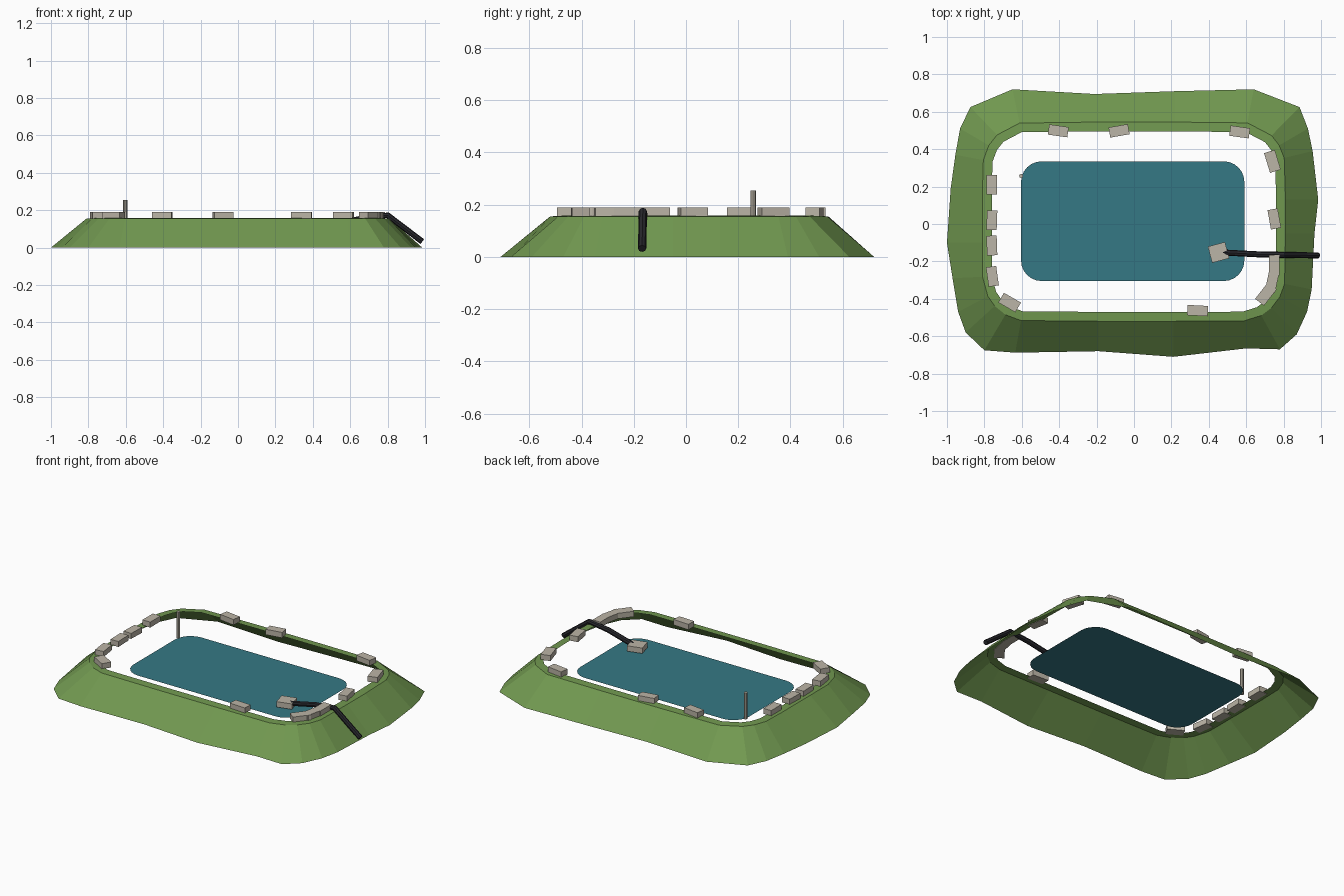
import bpy, bmesh, math
from mathutils import Vector, Matrix

if "Cube" in bpy.data.objects:
    bpy.data.objects.remove(bpy.data.objects["Cube"])


def material(name, rgb):
    m = bpy.data.materials.new(name)
    m.diffuse_color = (*rgb, 1)
    m.use_nodes = True
    m.node_tree.nodes["Principled BSDF"].inputs["Base Color"].default_value = m.diffuse_color
    return m


grass = material("grass green", (0.165, 0.315, 0.08))
water = material("pond blue", (0.036, 0.19, 0.235))
stone = material("pale stone", (0.50, 0.46, 0.385))
rubber = material("black rubber", (0.02, 0.02, 0.025))


def add_object(name, bm, mat):
    me = bpy.data.meshes.new(name)
    bm.to_mesh(me)
    bm.free()
    me.materials.append(mat)
    ob = bpy.data.objects.new(name, me)
    bpy.context.collection.objects.link(ob)
    return ob


# Earth bank: irregular foot lofted up to a rounded rim
foot = [(-.65, .72), (-.21, .695), (.22, .71), (.64, .72), (.885, .625),
        (.93, .51), (.955, .39), (.985, .13), (.965, -.05), (.95, -.35),
        (.925, -.47), (.87, -.59), (.78, -.67), (.6, -.665), (.21, -.71),
        (-.19, -.68), (-.635, -.688), (-.8, -.675), (-.9, -.58), (-.94, -.47),
        (-.97, -.29), (-1, -.1), (-.98, .19), (-.955, .37), (-.93, .51),
        (-.875, .625)][::-1]


def rim_point(p, r, z):
    q = Vector((max(-.56, min(.56, p[0])), max(-.27, min(.295, p[1]))))
    s = q + (Vector(p) - q).normalized() * r
    return (s.x, s.y, z)


bm = bmesh.new()
rings = [[bm.verts.new((x, y, 0)) for x, y in foot],
         [bm.verts.new(rim_point(p, .25, .155)) for p in foot],
         [bm.verts.new(rim_point(p, .20, .158)) for p in foot]]
n = len(foot)
for low, high in zip(rings, rings[1:]):
    for i in range(n):
        j = (i + 1) % n
        bm.faces.new((low[i], low[j], high[j], high[i]))
add_object("earth_bank", bm, grass)

# Water surface: rounded rectangle
bm = bmesh.new()
verts = []
for k, (sx, sy) in enumerate(((1, 1), (-1, 1), (-1, -1), (1, -1))):
    for i in range(7):
        a = math.radians(90 * k + 15 * i)
        verts.append(bm.verts.new((-.007 + sx * .487 + .11 * math.cos(a),
                                   .015 + sy * .21 + .11 * math.sin(a), .087)))
bm.faces.new(verts)
add_object("water_surface", bm, water)

# Rim stones and the stone weighing down the hose end: x, y, z, angle, length, width
stones = [(-.405, .498, .172, -8, .105, .055), (-.08, .498, .172, 10, .105, .055),
          (.565, .492, .172, -8, .105, .055), (.74, .335, .172, 107, .11, .06),
          (.75, .027, .172, 100, .105, .055), (.75, -.22, .172, 90, .11, .055),
          (.738, -.31, .172, 78, .11, .055), (.705, -.375, .172, 52, .11, .06),
          (.34, -.463, .172, -3, .11, .055), (-.665, -.42, .172, -30, .105, .06),
          (-.757, -.28, .172, 98, .105, .055), (-.76, -.115, .172, 92, .105, .055),
          (-.76, .02, .172, 88, .105, .055), (-.76, .21, .172, 90, .105, .055),
          (.452, -.152, .11, 15, .095, .09)]
for i, (x, y, z, ang, l, w) in enumerate(stones):
    bm = bmesh.new()
    bmesh.ops.create_cube(bm, size=1, matrix=Matrix.Translation((x, y, z))
                          @ Matrix.Rotation(math.radians(ang), 4, 'Z')
                          @ Matrix.Diagonal((l, w, .035, 1)))
    add_object(f"stone_{i + 1}", bm, stone)

# Level post standing at the water's edge
bm = bmesh.new()
bmesh.ops.create_cone(bm, cap_ends=True, segments=8, radius1=.011, radius2=.011,
                      depth=.168, matrix=Matrix.Translation((-.603, .257, .171)))
add_object("level_post", bm, stone)

# Drain hose running over the bank
path = [(.47, -.152, .11), (.66, -.162, .155), (.8, -.165, .173), (.985, -.168, .032)]
bm = bmesh.new()
hose_rings = []
pts = [Vector(p) for p in path]
for i, p in enumerate(pts):
    t = (pts[min(i + 1, 3)] - pts[max(i - 1, 0)]).normalized()
    side = t.cross(Vector((0, 0, 1))).normalized()
    up = side.cross(t)
    hose_rings.append([bm.verts.new(p + .016 * (side * math.cos(a) + up * math.sin(a)))
                       for a in (math.tau * k / 8 for k in range(8))])
for r0, r1 in zip(hose_rings, hose_rings[1:]):
    for k in range(8):
        bm.faces.new((r0[k], r0[(k + 1) % 8], r1[(k + 1) % 8], r1[k]))
bm.faces.new(hose_rings[0])
bm.faces.new(hose_rings[-1])
bmesh.ops.recalc_face_normals(bm, faces=bm.faces)
add_object("drain_hose", bm, rubber)
